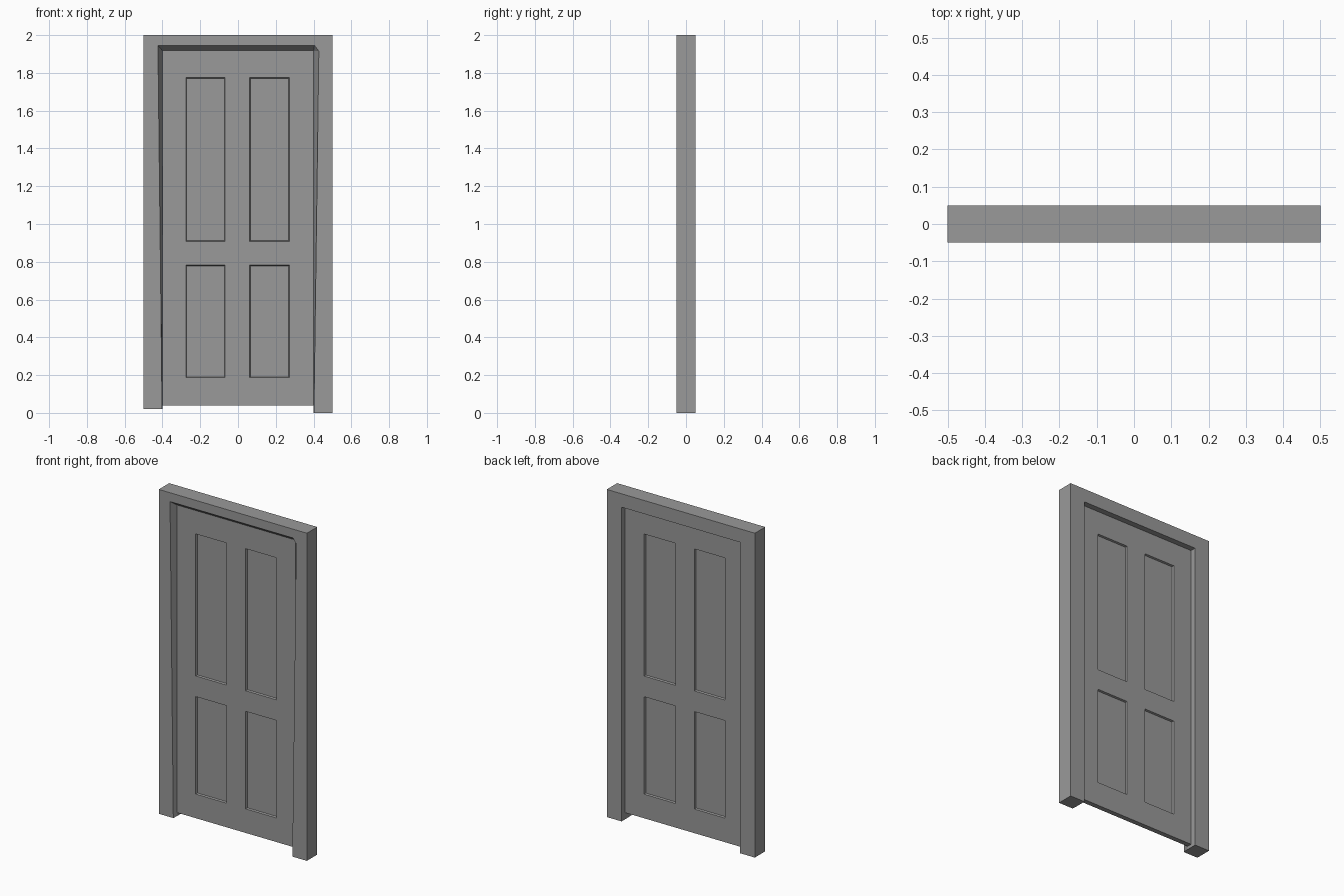
import bpy
import bmesh
from mathutils import Vector

cube = bpy.data.objects.get("Cube")
if cube:
    bpy.data.objects.remove(cube, do_unlink=True)

grey = bpy.data.materials.new("plain grey")
grey.use_nodes = True
tone = (0.32, 0.32, 0.32, 1)
grey.diffuse_color = tone
grey.node_tree.nodes["Principled BSDF"].inputs["Base Color"].default_value = tone


def finish(name, bm):
    bmesh.ops.recalc_face_normals(bm, faces=bm.faces[:])
    mesh = bpy.data.meshes.new(name)
    bm.to_mesh(mesh)
    bm.free()
    mesh.materials.append(grey)
    obj = bpy.data.objects.new(name, mesh)
    bpy.context.collection.objects.link(obj)
    return obj


# Door frame: a section swept up one jamb, across the head and down the other
HALF_DEPTH = 0.05
DOOR_HALF = 0.015
outer = [(-0.5, 0.02), (-0.5, 2), (0.5, 2), (0.5, 1.915), (0.5, 0)]
flared = [(-0.402, 0.02), (-0.424, 1.946), (0.405, 1.946), (0.428, 1.915), (0.402, 0)]
square = [(-0.4, 0.02), (-0.4, 1.918), (0.4, 1.918), (0.4, 1.915), (0.4, 0)]
section = [(outer, -HALF_DEPTH), (flared, -HALF_DEPTH), (square, -DOOR_HALF),
           (square, HALF_DEPTH), (outer, HALF_DEPTH)]

bm = bmesh.new()
rows = [[bm.verts.new((x, y, z)) for x, z in path] for path, y in section]
for i, row in enumerate(rows):
    following = rows[(i + 1) % len(rows)]
    for k in range(len(row) - 1):
        bm.faces.new((row[k], row[k + 1], following[k + 1], following[k]))
for end in (0, -1):
    bm.faces.new([row[end] for row in rows])
finish("door_frame", bm)

# Door leaf: a slab cut along the panel edges, with panels sunk on both sides
BOTTOM, TOP = 0.04, 1.918
panel_x = [(-0.275, -0.068), (0.062, 0.272)]
panel_z = [(0.187, 0.782), (0.908, 1.775)]

bm = bmesh.new()
bmesh.ops.create_cube(bm, size=1)
bmesh.ops.scale(bm, vec=(0.8, 2 * DOOR_HALF, TOP - BOTTOM), verts=bm.verts)
bmesh.ops.translate(bm, vec=(0, 0, (TOP + BOTTOM) / 2), verts=bm.verts)
for axis, spans in ((Vector((1, 0, 0)), panel_x), (Vector((0, 0, 1)), panel_z)):
    for span in spans:
        for cut in span:
            bmesh.ops.bisect_plane(bm, geom=bm.verts[:] + bm.edges[:] + bm.faces[:],
                                   plane_co=axis * cut, plane_no=axis)
bm.normal_update()


def is_panel(face):
    c = face.calc_center_median()
    return (abs(face.normal.y) > 0.9
            and any(a < c.x < b for a, b in panel_x)
            and any(a < c.z < b for a, b in panel_z))


panels = [f for f in bm.faces if is_panel(f)]
bmesh.ops.inset_individual(bm, faces=panels, thickness=0.005, depth=-0.011)
finish("door_leaf", bm)
